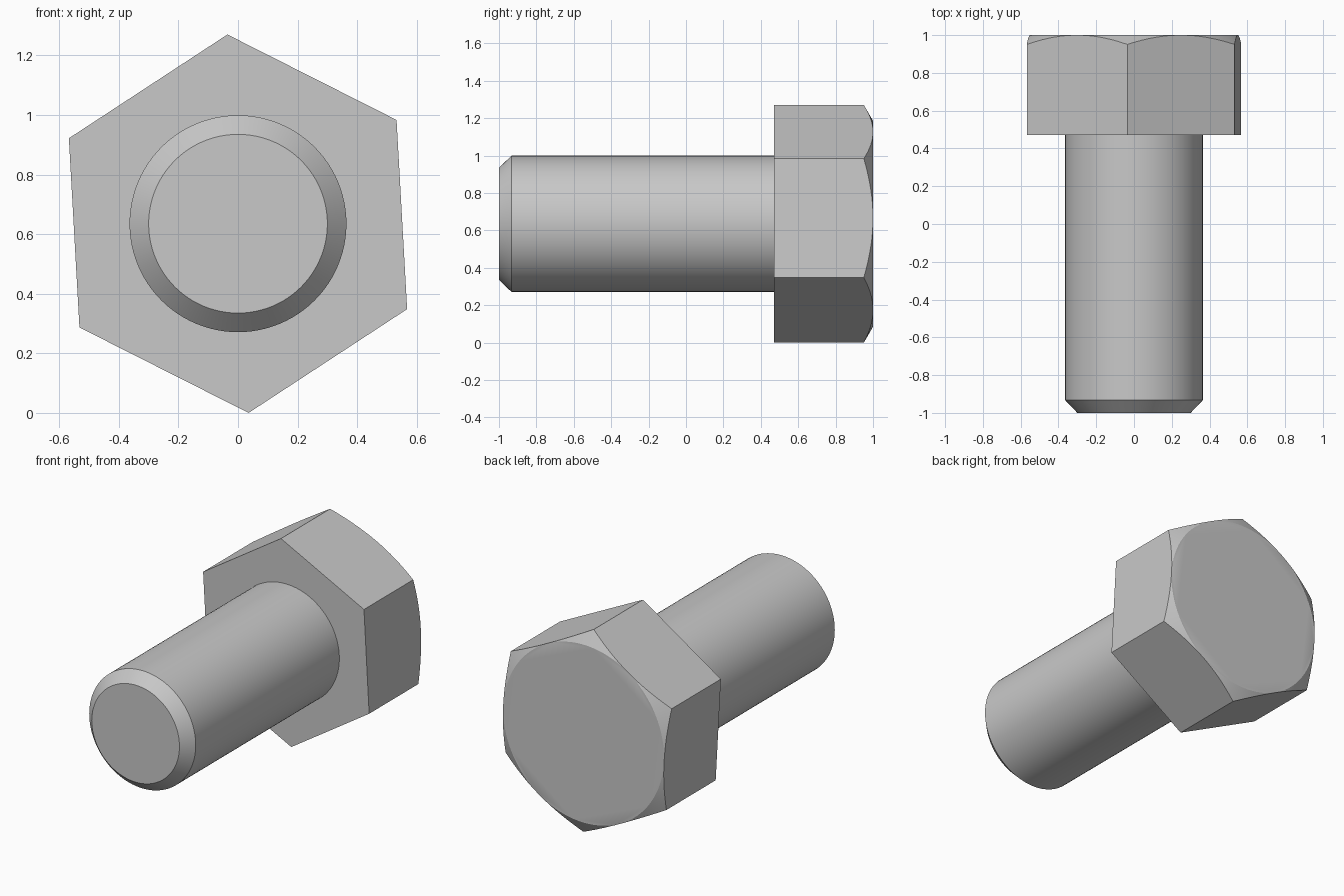
import bpy
import bmesh
from math import cos, sin, tan, pi, radians

if "Cube" in bpy.data.objects:
    bpy.data.objects.remove(bpy.data.objects["Cube"], do_unlink=True)

AXIS_Z = 0.635          # height of the bolt axis
CORNER = 0.636          # hexagon corner radius
FLAT = CORNER * cos(pi / 6)
HEAD_FRONT, HEAD_BACK = 0.47, 1.0
SHANK = 0.364
TWIST = radians(33.2)   # angle of the first hexagon corner
STEPS = 16              # segments along each hexagon side

steel = bpy.data.materials.new("grey steel")
steel.use_nodes = True
steel.diffuse_color = (0.58, 0.58, 0.58, 1)
steel.node_tree.nodes["Principled BSDF"].inputs["Base Color"].default_value = (0.58, 0.58, 0.58, 1)


def polar(bm, radius, angle, y):
    return bm.verts.new((radius * cos(angle), y, AXIS_Z + radius * sin(angle)))


def bridge(bm, a, b):
    for i in range(len(a)):
        j = (i + 1) % len(a)
        bm.faces.new((a[i], a[j], b[j], b[i]))


def finish(bm, name):
    bmesh.ops.remove_doubles(bm, verts=bm.verts[:], dist=0.0001)
    bmesh.ops.recalc_face_normals(bm, faces=bm.faces[:])
    mesh = bpy.data.meshes.new(name)
    bm.to_mesh(mesh)
    bm.free()
    obj = bpy.data.objects.new(name, mesh)
    bpy.context.collection.objects.link(obj)
    mesh.materials.append(steel)
    bpy.ops.object.select_all(action='DESELECT')
    obj.select_set(True)
    bpy.context.view_layer.objects.active = obj
    bpy.ops.object.shade_smooth_by_angle(angle=radians(25))


# Hexagon head: flat sides whose back edges follow a 30 degree conical chamfer
bm = bmesh.new()
front = [polar(bm, CORNER, TWIST + k * pi / 3, HEAD_FRONT) for k in range(6)]
rim, disc = [], []
for i in range(6 * STEPS):
    local = (i % STEPS) / STEPS * pi / 3
    angle = TWIST + i / STEPS * pi / 3
    radius = FLAT / cos(local - pi / 6)
    rim.append(polar(bm, radius, angle, HEAD_BACK - (radius - FLAT) * tan(pi / 6)))
    disc.append(polar(bm, FLAT - 0.001, angle, HEAD_BACK))
bm.faces.new(front)
bm.faces.new(disc)
bridge(bm, rim, disc)
for k in range(6):
    arc = [rim[(k * STEPS + i) % len(rim)] for i in range(STEPS + 1)]
    bm.faces.new([front[(k + 1) % 6], front[k]] + arc)
finish(bm, "hex_head")

# Round shank with a chamfered tip
bm = bmesh.new()
profile = [(0.30, -1.0), (SHANK, -0.933), (SHANK, HEAD_FRONT)]
rings = [[polar(bm, r, 2 * pi * i / 96, y) for i in range(96)] for r, y in profile]
bm.faces.new(rings[0])
for a, b in zip(rings, rings[1:]):
    bridge(bm, a, b)
bmesh.ops.recalc_face_normals(bm, faces=bm.faces[:])
finish(bm, "shank")
